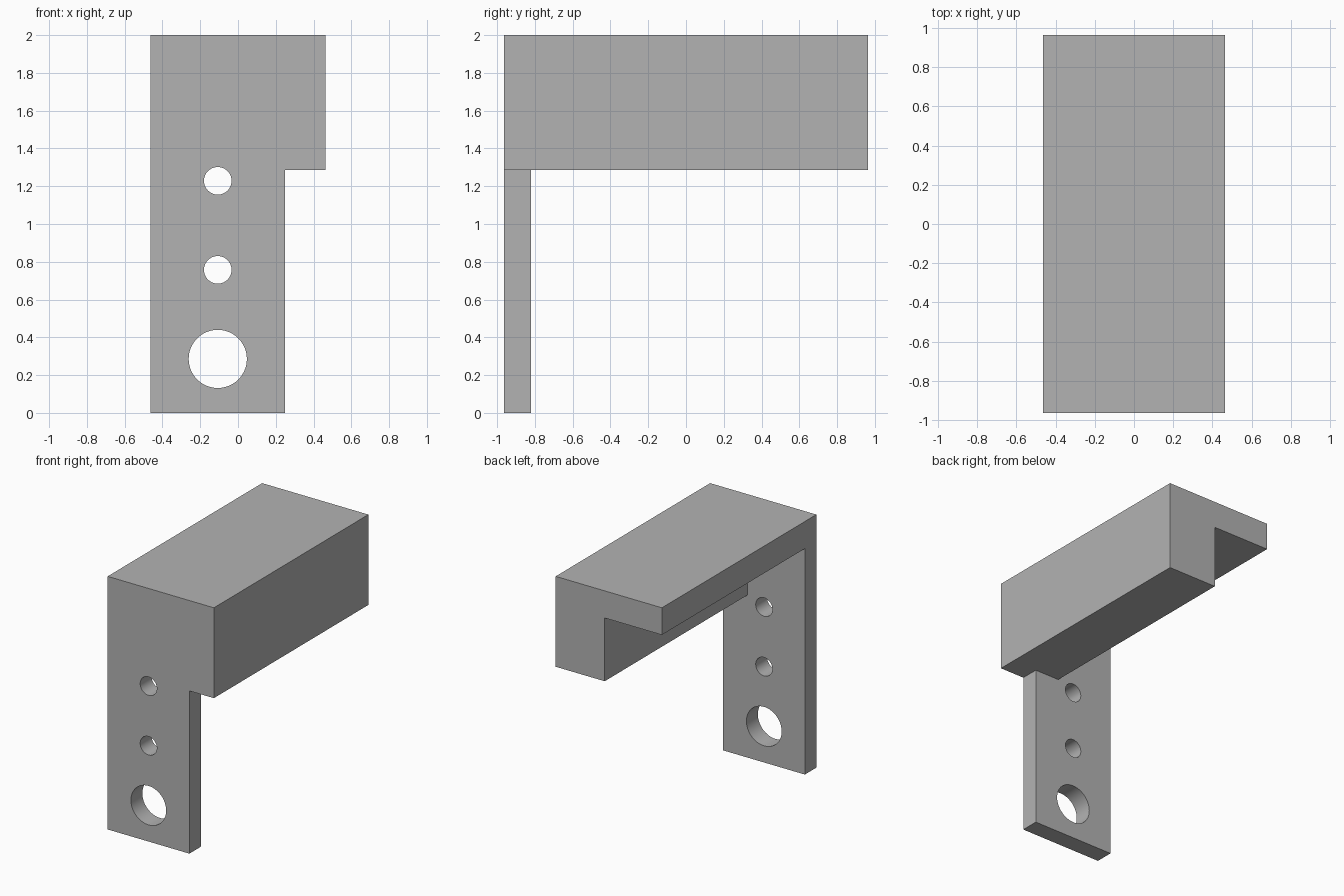
import bpy, bmesh, math
from mathutils import Matrix, Vector

cube = bpy.data.objects.get("Cube")
if cube:
    bpy.data.objects.remove(cube, do_unlink=True)

U = 1 / 7                       # design unit: the plate thickness
W, L, H = 6.5 * U, 13.5 * U, 14 * U
X0, Y0 = -W / 2, -L / 2         # front corner of the bracket
BEAM_Z = H - 5 * U              # underside of the beam
SLAB_Z = H - 1.5 * U            # underside of the thin top slab
PLATE_X = X0 + 5 * U            # free edge of the plate
RIB_X = W / 2 - 3 * U           # inner wall of the thick rib
PLATE_Y = Y0 + U                # back of the plate

grey = bpy.data.materials.new("plain_grey")
grey.use_nodes = True
colour = (0.45, 0.45, 0.45, 1)
grey.diffuse_color = colour
grey.node_tree.nodes["Principled BSDF"].inputs["Base Color"].default_value = colour


def finish(name, bm):
    bmesh.ops.recalc_face_normals(bm, faces=bm.faces)
    mesh = bpy.data.meshes.new(name)
    bm.to_mesh(mesh)
    bm.free()
    mesh.materials.append(grey)
    ob = bpy.data.objects.new(name, mesh)
    bpy.context.collection.objects.link(ob)
    return ob


def prism(name, outline, y0, y1):
    """Extrude an x-z outline along y."""
    bm = bmesh.new()
    face = bm.faces.new([bm.verts.new((x, y0, z)) for x, z in outline])
    out = bmesh.ops.extrude_face_region(bm, geom=[face])
    moved = [v for v in out["geom"] if isinstance(v, bmesh.types.BMVert)]
    bmesh.ops.translate(bm, verts=moved, vec=Vector((0, y1 - y0, 0)))
    return finish(name, bm)


def drill(name, x, z, radius):
    """Round cutter through the plate."""
    bm = bmesh.new()
    place = Matrix.Translation((x, Y0 + U / 2, z)) @ Matrix.Rotation(math.pi / 2, 4, "X")
    bmesh.ops.create_cone(bm, cap_ends=True, segments=64, radius1=radius,
                          radius2=radius, depth=2 * U, matrix=place)
    return finish(name, bm)


# Solid block that the bracket is cut from
bracket = prism("mounting_bracket", [(X0, 0), (-X0, 0), (-X0, H), (X0, H)], Y0, -Y0)

# Space behind the plate, leaving the L-section beam
cutters = [prism("beam_underside_cutter",
                 [(-2, -1), (2, -1), (2, BEAM_Z), (RIB_X, BEAM_Z),
                  (RIB_X, SLAB_Z), (-2, SLAB_Z)], PLATE_Y, 2)]
# Step beside the plate
cutters.append(prism("plate_side_cutter",
                     [(PLATE_X, -1), (2, -1), (2, BEAM_Z), (PLATE_X, BEAM_Z)], -2, 2))
# Large lower hole and two small holes
for z, radius in ((2 * U, 0.154), (5.3 * U, 0.073), (8.6 * U, 0.073)):
    cutters.append(drill("hole_cutter", X0 + 2.5 * U, z, radius))

bpy.ops.object.select_all(action="DESELECT")
bpy.context.view_layer.objects.active = bracket
bracket.select_set(True)
for cutter in cutters:
    mod = bracket.modifiers.new("cut", "BOOLEAN")
    mod.operation = "DIFFERENCE"
    mod.solver = "EXACT"
    mod.object = cutter
    bpy.ops.object.modifier_apply(modifier=mod.name)
    bpy.data.objects.remove(cutter, do_unlink=True)

# Smooth hole walls, sharp edges elsewhere
bpy.ops.object.shade_smooth_by_angle(angle=math.radians(30))
